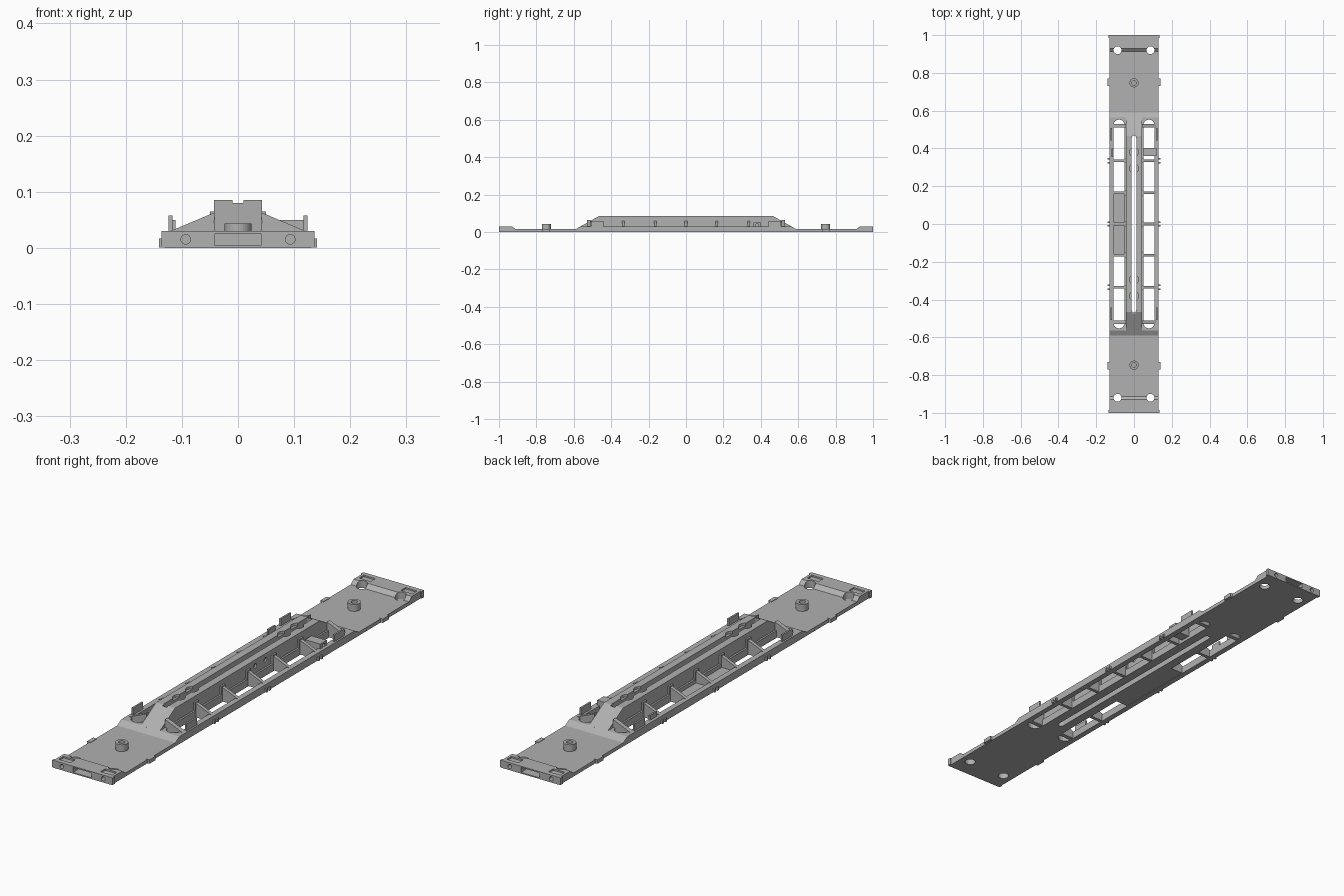
import bpy, bmesh, math
from mathutils import Matrix

old = bpy.data.objects.get("Cube")
if old:
    bpy.data.objects.remove(old, do_unlink=True)

GREY = (0.44, 0.44, 0.44, 1)
mat = bpy.data.materials.new("plain grey")
mat.use_nodes = True
mat.diffuse_color = GREY
mat.node_tree.nodes["Principled BSDF"].inputs["Base Color"].default_value = GREY


def finish(name, bm):
    bmesh.ops.recalc_face_normals(bm, faces=bm.faces)
    me = bpy.data.meshes.new(name)
    bm.to_mesh(me)
    bm.free()
    me.materials.append(mat)
    ob = bpy.data.objects.new(name, me)
    bpy.context.scene.collection.objects.link(ob)
    return ob


def prism(name, pts, axis, lo, hi):
    """Extrude a flat outline along an axis: x takes (y,z), y takes (x,z), z takes (x,y)."""
    place = {"x": lambda p: (lo, *p), "y": lambda p: (p[0], lo, p[1]), "z": lambda p: (*p, lo)}[axis]
    bm = bmesh.new()
    face = bm.faces.new([bm.verts.new(place(p)) for p in pts])
    out = bmesh.ops.extrude_face_region(bm, geom=[face])
    step = [(hi - lo) * (axis == a) for a in "xyz"]
    bmesh.ops.translate(bm, vec=step, verts=[v for v in out["geom"] if isinstance(v, bmesh.types.BMVert)])
    return finish(name, bm)


def box(name, x0, x1, y0, y1, z0, z1):
    return prism(name, [(x0, y0), (x1, y0), (x1, y1), (x0, y1)], "z", z0, z1)


def disc(name, a, b, r, axis, lo, hi, n=24):
    pts = [(a + r * math.cos(t * math.tau / n), b + r * math.sin(t * math.tau / n)) for t in range(n)]
    return prism(name, pts, axis, lo, hi)


def stadium(name, x, half_w, half_l, z0, z1, n=8):
    pts = []
    for s in (1, -1):
        for i in range(n + 1):
            t = math.pi * i / n
            pts.append((x + s * half_w * math.cos(t), s * (half_l - half_w + half_w * math.sin(t))))
    return prism(name, pts, "z", z0, z1)


def carve(ob, cutters):
    """Cut the helpers out of a part and remove them."""
    for c in cutters:
        c.hide_render = True
        m = ob.modifiers.new("cut", "BOOLEAN")
        m.operation, m.solver, m.object = "DIFFERENCE", "EXACT", c
    dg = bpy.context.evaluated_depsgraph_get()
    me = bpy.data.meshes.new_from_object(ob.evaluated_get(dg))
    ob.modifiers.clear()
    ob.data = me
    for c in cutters:
        bpy.data.objects.remove(c, do_unlink=True)


def both_ends(half):
    return half + [(-a, b) for a, b in reversed(half)]


# Floor: low end decks, raised end beams and raised middle frame
deck = prism("floor_frame", both_ends([(-1, 0), (-1, .03), (-.93, .03), (-.912, .015),
                                       (-.59, .015), (-.563, .03)]), "x", -.131, .131)
cuts = [stadium("slot_cut", 0, .012, .468, -.1, .2)]
for s in (1, -1):
    cuts.append(stadium("window_cut", s * .079, .029, .553, -.1, .2))
    e = s * .985
    cuts.append(box("coupling_cut", -.042, .042, e - .02, e + .02, .005, .025))
    for x in (-.087, .087):
        cuts.append(disc("hole_cut", x, s * .92, .021, "z", -.1, .2))
        cuts.append(box("pocket_cut", x * 1.08 - .026, x * 1.08 + .026, s * .965 - .015, s * .965 + .015, .024, .1))
        cuts.append(disc("buffer_cut", x * 1.07, .015, .0085, "y", e - .02, e + .02))
carve(deck, cuts)

# Central spine with a long open slot and sloping ends
spine = prism("central_spine", both_ends([(-.565, .004), (-.565, .029), (-.465, .085)]), "x", -.043, .043)
cuts = [stadium("spine_slot", 0, .012, .468, -.1, .2)]
cuts += [disc("spine_seat", 0, y, .024, "z", .075, .2) for y in (-.38, -.295, .295, .38)]
cuts += [disc("spine_hole", y, .06, .009, "x", .036, .1) for y in (.05, .115)]
cuts += [box("end_notch", -.01, .01, -.6, .6, .08, .2)]
carve(spine, cuts)

# Sloping cross ribs between spine and side rails
for s in (1, -1):
    for y in (-.52, -.335, -.165, 0, .165, .335, .52):
        w = .009 if abs(y) > .5 else .007
        prism("cross_rib", [(s * .04, .002), (s * .115, .002), (s * .12, .03), (s * .042, .063)],
              "y", y - w, y + w)
        if abs(y) < .5:
            box("rib_pad", s * .041, s * .05, y - .013, y + .013, .03, .065)

    # Upright plates on the side rails
    for y in (-.475, .475):
        box("side_plate", s * .117, s * .124, y - .033, y + .033, .028, .058)

    # Small step lugs along the sides
    for y in (-.335, 0, .335):
        for d in (-.01, .01):
            box("rail_lug", s * .125, s * .139, y + d - .004, y + d + .004, .001, .014)

    # End deck lugs, end beam lips and pivots
    for e in (1, -1):
        box("deck_lug", s * .125, s * .141, e * .75 - .02, e * .75 + .02, .001, .017)
        box("end_lip", s * .128, s * .136, e * .993 - .007, e * .993 + .007, .001, .03)
    pivot = disc("pivot_boss", 0, s * .747, .024, "z", .012, .043, 32)
    carve(pivot, [disc("pivot_hole", 0, s * .747, .012, "z", .03, .1)])

# Closed floor panel on one side, equipment box and small bracket
box("floor_panel", -.115, -.04, -.16, .16, .002, .014)
gear = box("equipment_box", .05, .118, .36, .402, .012, .05)
carve(gear, [disc("gear_hole", .381, .036, .008, "x", .1, .2)])
box("small_bracket", -.118, -.111, .355, .40, .028, .05)
